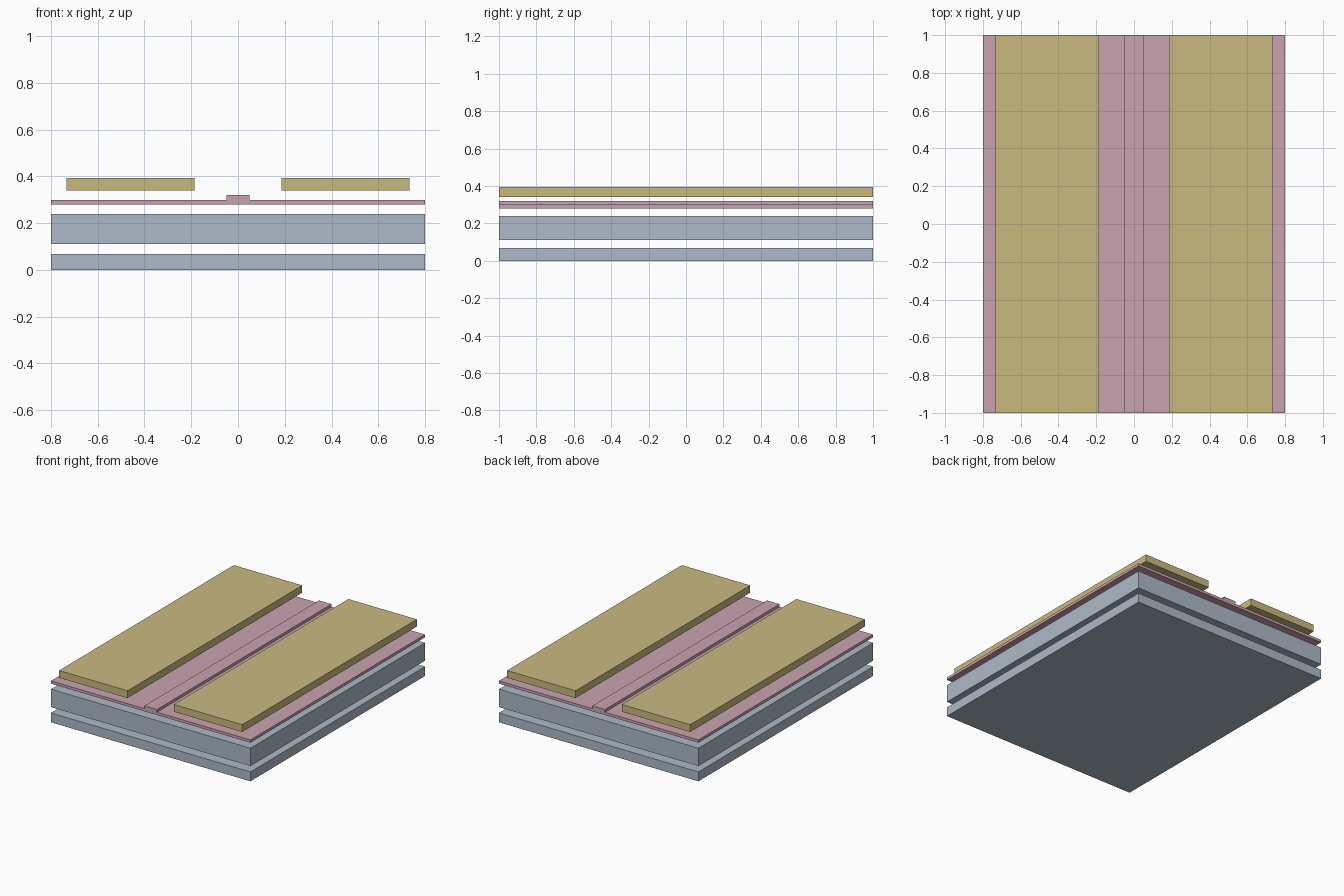
import bpy
import bmesh

cube = bpy.data.objects.get("Cube")
if cube:
    bpy.data.objects.remove(cube, do_unlink=True)

LENGTH = 2.0
HALF_WIDTH = 0.8


def make_material(name, rgb):
    mat = bpy.data.materials.new(name)
    mat.use_nodes = True
    colour = (*rgb, 1.0)
    mat.diffuse_color = colour
    mat.node_tree.nodes["Principled BSDF"].inputs["Base Color"].default_value = colour
    return mat


def extrude_profile(name, profile, mat):
    """Sweep a closed x-z profile along the full length in y."""
    bm = bmesh.new()
    face = bm.faces.new([bm.verts.new((x, -LENGTH / 2, z)) for x, z in profile])
    swept = bmesh.ops.extrude_face_region(bm, geom=[face])["geom"]
    verts = [v for v in swept if isinstance(v, bmesh.types.BMVert)]
    bmesh.ops.translate(bm, verts=verts, vec=(0, LENGTH, 0))
    bmesh.ops.recalc_face_normals(bm, faces=bm.faces)
    mesh = bpy.data.meshes.new(name)
    bm.to_mesh(mesh)
    bm.free()
    mesh.materials.append(mat)
    obj = bpy.data.objects.new(name, mesh)
    bpy.context.collection.objects.link(obj)
    return obj


def slab(name, x0, x1, z0, z1, mat):
    return extrude_profile(name, [(x0, z0), (x1, z0), (x1, z1), (x0, z1)], mat)


blue = make_material("blue grey", (0.418, 0.491, 0.578))
pink = make_material("dusty pink", (0.584, 0.371, 0.434))
tan = make_material("sand yellow", (0.584, 0.491, 0.216))

# Two stacked lower layers
slab("bottom_layer", -HALF_WIDTH, HALF_WIDTH, 0.0, 0.068, blue)
slab("middle_layer", -HALF_WIDTH, HALF_WIDTH, 0.11, 0.24, blue)

# Thin sheet with a raised central ridge
half = [(HALF_WIDTH, 0.28), (HALF_WIDTH, 0.30), (0.05, 0.30), (0.05, 0.32)]
extrude_profile("ridged_sheet", half + [(-x, z) for x, z in reversed(half)], pink)

# Pair of top strips either side of the ridge
for side, name in ((1, "left_top_strip"), (-1, "right_top_strip")):
    inner, outer = sorted((side * 0.185, side * 0.734))
    slab(name, inner, outer, 0.34, 0.393, tan)
